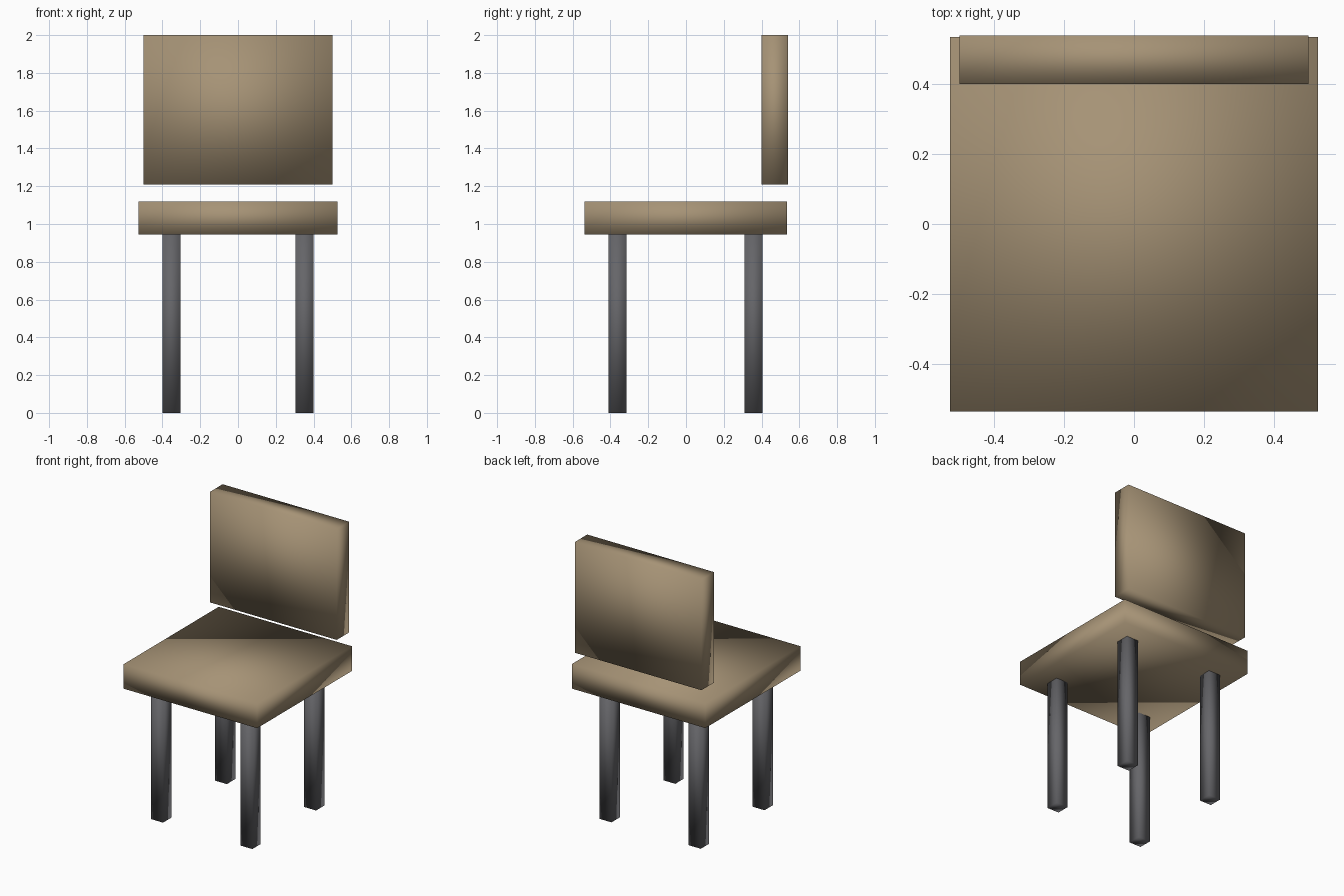
import bpy

if "Cube" in bpy.data.objects:
    bpy.data.objects.remove(bpy.data.objects["Cube"])


def material(name, rgb):
    mat = bpy.data.materials.new(name)
    mat.diffuse_color = (*rgb, 1)
    mat.use_nodes = True
    mat.node_tree.nodes["Principled BSDF"].inputs["Base Color"].default_value = mat.diffuse_color
    return mat


def block(name, x, y, z, mat):
    """Smooth-shaded box spanning the given (min, max) ranges."""
    spans = (x, y, z)
    centre = [(a + b) / 2 for a, b in spans]
    bpy.ops.mesh.primitive_cube_add(size=1, location=centre)
    obj = bpy.context.object
    obj.name = name
    obj.scale = [b - a for a, b in spans]
    bpy.ops.object.transform_apply(location=False, rotation=False, scale=True)
    bpy.ops.object.shade_smooth()
    obj.data.materials.append(mat)
    return obj


tan = material("tan_upholstery", (0.38, 0.29, 0.18))
dark = material("dark_metal", (0.13, 0.13, 0.14))

# Seat slab and the backrest floating above its rear edge
block("seat", (-0.527, 0.527), (-0.537, 0.535), (0.945, 1.12), tan)
block("backrest", (-0.5, 0.5), (0.4, 0.54), (1.21, 2.0), tan)

# Four square legs, mirrored left and right
for end, y in (("front", (-0.41, -0.315)), ("back", (0.31, 0.405))):
    for side, x in (("left", (-0.4, -0.305)), ("right", (0.305, 0.4))):
        block(f"{end}_{side}_leg", x, y, (0, 0.945), dark)
